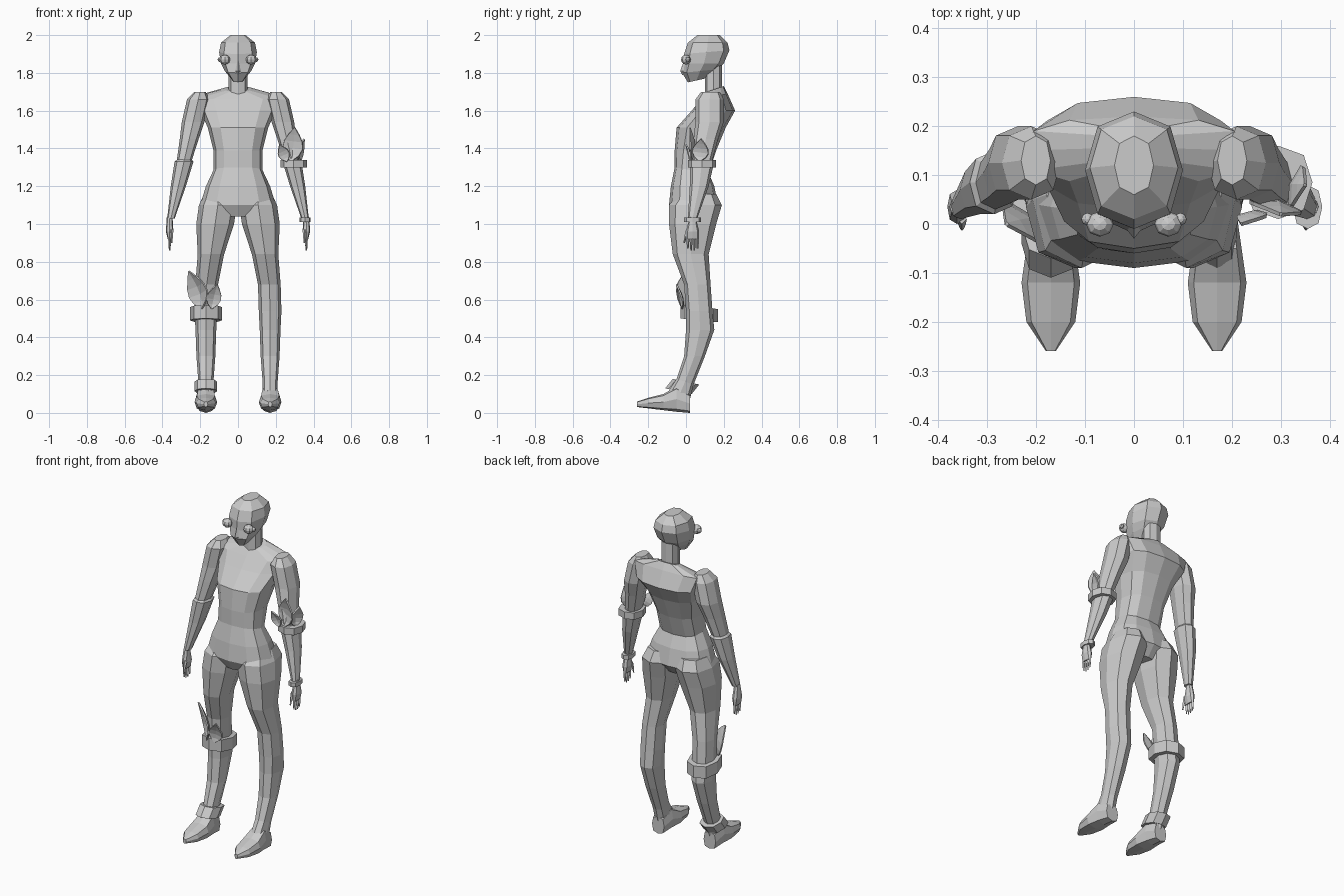
import bpy, bmesh, math
from mathutils import Vector

default_cube = bpy.data.objects.get("Cube")
if default_cube:
    bpy.data.objects.remove(default_cube, do_unlink=True)

shade = (.6, .6, .6, 1)
grey = bpy.data.materials.new("plain_grey")
grey.use_nodes = True
grey.diffuse_color = shade
grey.node_tree.nodes["Principled BSDF"].inputs["Base Color"].default_value = shade


def finish(name, bm):
    bmesh.ops.recalc_face_normals(bm, faces=bm.faces[:])
    mesh = bpy.data.meshes.new(name)
    bm.to_mesh(mesh)
    bm.free()
    mesh.materials.append(grey)
    obj = bpy.data.objects.new(name, mesh)
    bpy.context.collection.objects.link(obj)
    return obj


def power(value, exponent):
    return math.copysign(abs(value) ** exponent, value)


def ring(z, x, half_width, front, back, tilt=0):
    """Cross-section lying level, or with its back edge raised by tilt."""
    return x, half_width, Vector((0, front, z)), Vector((0, back, z + tilt))


def loft(name, rings, sides=8, roundness=.85, mirror=1):
    """Skin a row of cross-sections and cap both ends."""
    bm = bmesh.new()
    loops = []
    for x, half_width, front, back in rings:
        loop = []
        for i in range(sides):
            angle = math.tau * i / sides
            point = front.lerp(back, (1 - power(math.cos(angle), roundness)) / 2)
            point.x = mirror * (x + half_width * power(math.sin(angle), roundness))
            loop.append(bm.verts.new(point))
        loops.append(loop)
    for low, high in zip(loops, loops[1:]):
        for i in range(sides):
            j = (i + 1) % sides
            bm.faces.new((low[i], low[j], high[j], high[i]))
    bm.faces.new(loops[0])
    bm.faces.new(loops[-1])
    return finish(name, bm)


def band(name, x, half_width, front, back, z, height, tilt=0, slide=0, mirror=1):
    """Cuff around a limb, sliding backwards as it rises."""
    bottom = ring(z, x, half_width, front, back, tilt)
    top = ring(z + height, x, half_width, front + slide, back + slide, tilt)
    loft(name, [bottom, top], mirror=mirror)


def leaf(name, base, tip, width, facing, steps=5):
    """Pointed blade folded along its midrib."""
    base, tip, facing = Vector(base), Vector(tip), Vector(facing).normalized()
    side = (tip - base).cross(facing).normalized() * width / 2
    bm = bmesh.new()
    rows = []
    for i in range(steps + 1):
        bulge = math.sin(math.pi * (i / steps) ** .85)
        spread = max(bulge, .05)
        middle = base.lerp(tip, i / steps) - facing * bulge * width / 5
        edge = facing * spread * width / 8
        rows.append([bm.verts.new(middle + edge * abs(k) + side * spread * k)
                     for k in (-1, 0, 1)])
    for low, high in zip(rows, rows[1:]):
        for i in range(2):
            bm.faces.new((low[i], low[i + 1], high[i + 1], high[i]))
    thickness = finish(name, bm).modifiers.new("thickness", "SOLIDIFY")
    thickness.thickness = .008
    thickness.offset = 0


def ball(name, centre, radius, stretch=1):
    bm = bmesh.new()
    bmesh.ops.create_uvsphere(bm, u_segments=8, v_segments=6, radius=radius)
    bmesh.ops.scale(bm, vec=(stretch, 1, 1), verts=bm.verts)
    bmesh.ops.translate(bm, vec=centre, verts=bm.verts)
    finish(name, bm)


def arm_x(z):
    """The arm hangs along a straight slanting line."""
    return .21 + .23 * (1.66 - z)


def leg_x(z):
    """The shin is upright and the thigh slants in to the hip."""
    return .17 - .14 * max(0, z - .65)


# Torso, from crotch to neck base
loft("torso", [
    ring(1.04, 0, .09, -.06, .12),
    ring(1.1, 0, .2, -.09, .17),
    ring(1.2, 0, .17, -.08, .15),
    ring(1.3, 0, .13, -.06, .12, -.03),
    ring(1.39, 0, .13, -.06, .16),
    ring(1.51, 0, .16, -.05, .21),
    ring(1.6, 0, .2, .03, .26),
    ring(1.66, 0, .23, .08, .22, .03),
    ring(1.7, 0, .07, .11, .2, .03),
], sides=12, roundness=.8)

# Neck and head
loft("neck", [ring(z, 0, .05, .1, .19, .02) for z in (1.68, 1.82)])
loft("head", [
    ring(1.75, 0, .03, .01, .1, .02),
    ring(1.8, 0, .07, -.02, .17, .02),
    ring(1.85, 0, .09, -.01, .2),
    ring(1.9, 0, .1, -.01, .23, .02),
    ring(1.96, 0, .09, .01, .22),
    ring(2, 0, .04, .06, .18),
])
loft("nose", [
    ring(1.87, 0, .01, -.01, .02),
    ring(1.81, 0, .02, -.03, .02),
    ring(1.79, 0, .01, -.02, .02),
], sides=4)

for mirror, label in ((1, "left"), (-1, "right")):
    # Bulging eyes with a small outer knob
    ball(label + "_eye", (mirror * .07, 0, 1.87), .026, stretch=1.1)
    ball(label + "_eye_knob", (mirror * .095, .01, 1.87), .013)

    # Arm, with the elbow end of the forearm slightly wider
    upper_arm = ((1.7, .03, .08, .18), (1.66, .06, .05, .2), (1.54, .06, .05, .2),
                 (1.45, .05, .04, .17), (1.34, .04, .03, .14))
    forearm = ((1.35, .03, .04, .13), (1.33, .05, .02, .15), (1.2, .04, .02, .12),
               (1.03, .02, .01, .06))
    palm = ((1.04, .015, .02, .05), (.96, .02, 0, .07), (.92, .01, 0, .07))
    for part, sections in (("upper_arm", upper_arm), ("forearm", forearm)):
        loft(f"{label}_{part}", [ring(z, arm_x(z), *rest) for z, *rest in sections],
             mirror=mirror)

    # Hand with four tapering fingers and a thumb
    hand_x = arm_x(1)
    loft(label + "_palm", [ring(z, hand_x, *rest) for z, *rest in palm], mirror=mirror)
    for finger in ("first", "second", "third", "fourth"):
        y = .01 + .017 * ("first", "second", "third", "fourth").index(finger)
        tip = .86 if finger in ("second", "third") else .87
        loft(f"{label}_{finger}_finger",
             [ring(z, hand_x, half, y - half, y + half)
              for z, half in ((.93, .008), (.9, .007), (tip, .004))],
             sides=4, roundness=.7, mirror=mirror)
    loft(label + "_thumb",
         [ring(z, hand_x - .01, half, y - half, y + half)
          for z, y, half in ((.97, .01, .01), (.94, 0, .008), (.9, -.01, .004))],
         sides=4, roundness=.7, mirror=mirror)

    # Leg, from buttock to ankle
    leg = ((1.16, .08, -.04, .16), (1.1, .1, -.09, .19), (1, .1, -.09, .16),
           (.84, .07, -.07, .12), (.68, .06, -.01, .13), (.54, .06, 0, .14),
           (.44, .055, 0, .15), (.3, .05, -.01, .1), (.18, .04, -.05, .04, -.03),
           (.12, .04, -.09, .02, -.05))
    loft(label + "_leg", [ring(z, leg_x(z), *rest) for z, *rest in leg], mirror=mirror)

    # Foot, a wedge from heel to toe whose sole rises forwards
    foot = ((.02, .04, .1), (-.05, .05, .14), (-.12, .06, .1), (-.2, .05, .08),
            (-.26, .01, .06))
    loft(label + "_foot",
         [(leg_x(0), half, Vector((0, y, top)), Vector((0, y, max(0, -y * .12))))
          for y, half, top in foot],
         roundness=.65, mirror=mirror)

# Bands on the left arm and right leg
band("left_arm_band", .295, .07, .01, .16, 1.3, .04)
band("left_wrist_band", .355, .03, -.01, .08, 1.01, .025)
band("right_knee_band", .17, .085, -.03, .17, .5, .07, tilt=-.02, mirror=-1)
band("right_ankle_band", .17, .06, -.11, .03, .13, .05, tilt=-.03, slide=.04, mirror=-1)

# Leaves tucked into the arm and knee bands
leaf("arm_leaf_large", (.28, .03, 1.33), (.3, .02, 1.51), .11, (-.2, -1, 0))
leaf("arm_leaf_outer", (.33, .07, 1.33), (.35, .08, 1.45), .09, (1, -.3, 0))
leaf("arm_leaf_inner", (.26, .02, 1.33), (.22, 0, 1.42), .06, (0, -1, 0))
leaf("knee_leaf_large", (-.19, -.02, .55), (-.26, 0, .75), .14, (-1, -1, 0))
leaf("knee_leaf_small", (-.14, -.02, .55), (-.11, -.05, .68), .08, (.2, -1, 0))
